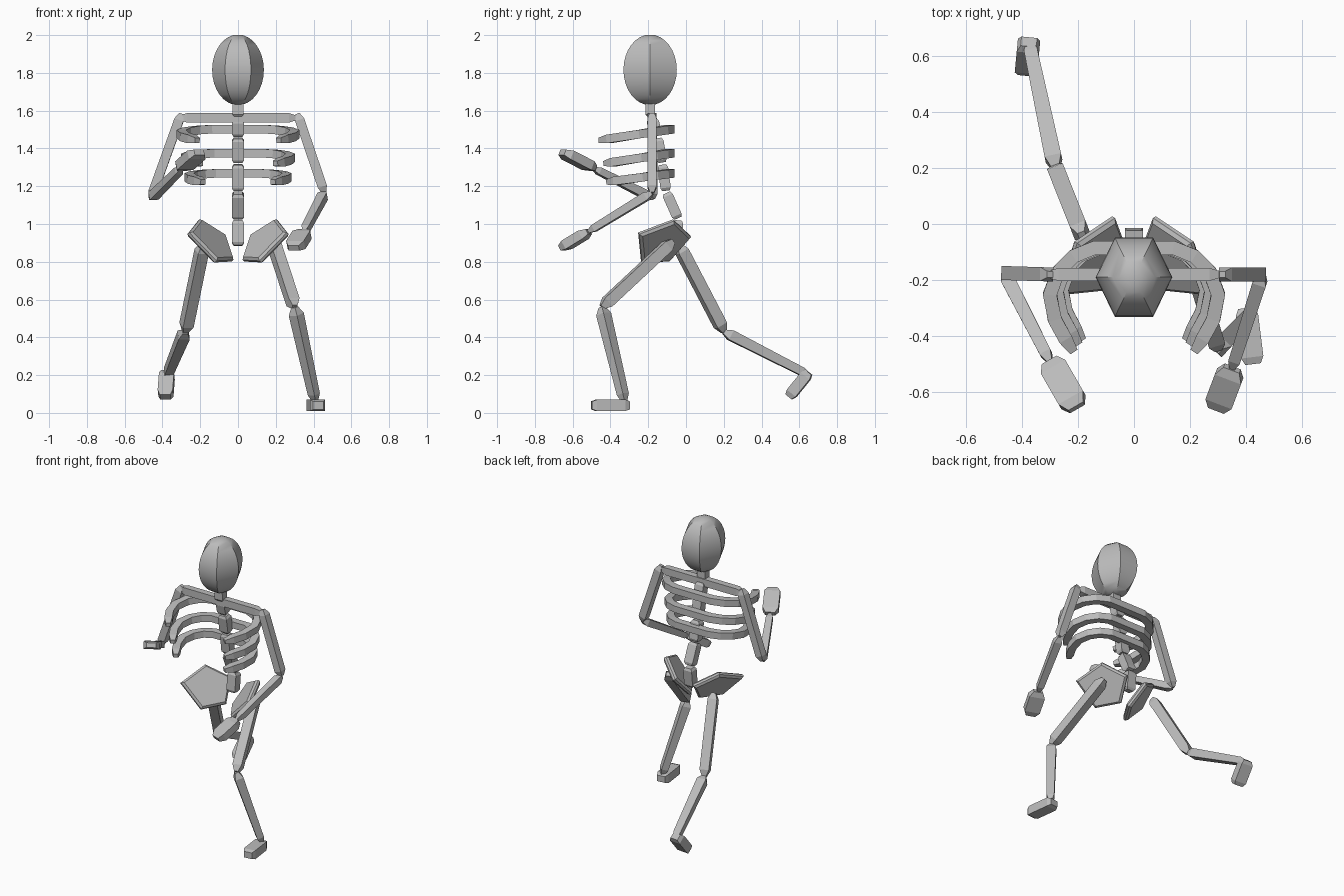
import bpy, bmesh, math
from mathutils import Vector, Matrix

cube = bpy.data.objects.get("Cube")
if cube:
    bpy.data.objects.remove(cube)

bone_mat = bpy.data.materials.new("bone_grey")
bone_mat.use_nodes = True
GREY = (0.5, 0.5, 0.5, 1)
bone_mat.diffuse_color = GREY
bone_mat.node_tree.nodes["Principled BSDF"].inputs["Base Color"].default_value = GREY


def finish(bm, name):
    bmesh.ops.recalc_face_normals(bm, faces=bm.faces)
    mesh = bpy.data.meshes.new(name)
    bm.to_mesh(mesh)
    bm.free()
    mesh.materials.append(bone_mat)
    obj = bpy.data.objects.new(name, mesh)
    bpy.context.collection.objects.link(obj)
    return obj


def loft(name, rings):
    """Skin a closed solid through rings of equal point count."""
    bm = bmesh.new()
    loops = [[bm.verts.new(p) for p in ring] for ring in rings]
    n = len(loops[0])
    for a, b in zip(loops, loops[1:]):
        for i in range(n):
            j = (i + 1) % n
            bm.faces.new((a[i], a[j], b[j], b[i]))
    bm.faces.new(loops[0])
    bm.faces.new(loops[-1])
    return finish(bm, name)


def rect(c, side, up, w, h):
    return [c + side * (w * sx / 2) + up * (h * sy / 2)
            for sx, sy in ((-1, -1), (1, -1), (1, 1), (-1, 1))]


def bone(name, a, b, w, h, chamfer=0.03, tip=0.45, taper=1.0):
    """Box bone from a to b with narrowed ends."""
    a, b = Vector(a), Vector(b)
    d = (b - a).normalized()
    side = d.cross(Vector((0, 0, 1))).normalized()
    up = side.cross(d)
    stations = ((a, tip), (a + d * chamfer, 1), (b - d * chamfer, taper), (b, tip * taper))
    return loft(name, [rect(c, side, up, w * s, h * s) for c, s in stations])


# Skull: six-sided egg, smooth along its height
rings = []
for k in range(1, 16):
    t = math.pi * k / 16
    r = math.sin(t)
    rings.append([Vector((0.137 * r * math.cos(i * math.pi / 3),
                          -0.19 + 0.163 * r * math.sin(i * math.pi / 3),
                          1.816 - 0.187 * math.cos(t))) for i in range(6)])
skull = loft("skull", rings)
bpy.context.view_layer.objects.active = skull
skull.select_set(True)
bpy.ops.object.shade_smooth_by_angle(angle=math.radians(35))
skull.select_set(False)

# Neck and spine
bone("neck", (0, -0.19, 1.65), (0, -0.189, 1.57), 0.06, 0.05, 0.01, 0.7)
spine = [(-0.175, 1.56), (-0.15, 1.46), (-0.125, 1.32), (-0.105, 1.17), (-0.04, 1.025), (-0.055, 0.88)]
for i, (p, q) in enumerate(zip(spine, spine[1:])):
    a, b = Vector((0, *p)), Vector((0, *q))
    gap = (b - a).normalized() * 0.006
    bone(f"vertebra_{i + 1}", a + gap, b - gap, 0.065, 0.055, 0.016, 0.7)

# Collar bar
bone("collar_bar", (-0.31, -0.18, 1.562), (0.31, -0.18, 1.562), 0.045, 0.05, 0.04, 0.5)

# Ribs: curved strips swept from one tip round the back to the other
half_rib = [(0, -0.085), (0.14, -0.085), (0.215, -0.115), (0.27, -0.17),
            (0.3, -0.25), (0.283, -0.34), (0.245, -0.41), (0.215, -0.455)]
for n, (z, slope, sx, sy) in enumerate(((1.502, 0.16, 1, 1), (1.375, 0.16, 0.92, 0.93), (1.268, 0.14, 0.86, 0.89))):
    path = [(-x, y) for x, y in half_rib[:0:-1]] + half_rib
    pts = [Vector((x * sx, -0.085 + (y + 0.085) * sy, z + (y + 0.085) * sy * slope)) for x, y in path]
    rings = []
    for i, p in enumerate(pts):
        d = (pts[min(i + 1, len(pts) - 1)] - pts[max(i - 1, 0)]).normalized()
        side = d.cross(Vector((0, 0, 1))).normalized()
        s = 0.6 if i in (0, len(pts) - 1) else 1
        rings.append(rect(p, side, side.cross(d), 0.05 * s, 0.045 * s))
    loft(f"rib_{n + 1}", rings)

# Pelvis: a tilted five-sided plate on each side
outline = [(-0.25, 0.95), (-0.065, 1.02), (0.025, 0.935), (-0.09, 0.805), (-0.235, 0.8)]
for name, m in (("left", 1), ("right", -1)):
    pts = [Vector((0.025 - 0.645 * (y + 0.09) + 0.906 * (z - 0.8), y, z)) for y, z in outline]
    normal = Vector((-1, -0.645, 0.906)).normalized()
    mid = sum(pts, Vector()) / len(pts)
    rings = [[mid + (p - mid) * s + normal * t for p in pts]
             for s, t in ((0.9, -0.018), (1, -0.006), (1, 0.008), (0.9, 0.02))]
    loft(f"{name}_hip_plate", [[Vector((p.x * m, p.y, p.z)) for p in r] for r in rings])

# Limbs: joint positions of each pose, then bone sizes
arms = {"left": ((0.315, -0.18, 1.585), (0.458, -0.18, 1.165), (0.35, -0.515, 0.96), (0.295, -0.66, 0.872)),
        "right": ((-0.3, -0.18, 1.585), (-0.462, -0.175, 1.135), (-0.3, -0.49, 1.295), (-0.205, -0.655, 1.38))}
legs = {"left": ((0.185, -0.07, 0.91), (0.3, -0.445, 0.56), (0.41, -0.325, 0.06)),
        "right": ((-0.185, -0.04, 0.89), (-0.28, 0.2, 0.43), (-0.375, 0.65, 0.2))}
feet = {"left": ((0.4, -0.3, 0.04), (0.425, -0.5, 0.04)),
        "right": ((-0.375, 0.65, 0.215), (-0.385, 0.545, 0.085))}
for s in ("left", "right"):
    shoulder, elbow, wrist, tip = arms[s]
    bone(f"{s}_upper_arm", shoulder, elbow, 0.05, 0.05, 0.035)
    bone(f"{s}_forearm", elbow, wrist, 0.05, 0.045, 0.035, taper=0.85)
    bone(f"{s}_hand", wrist, tip, 0.1, 0.05, 0.035, 0.6)
    hip, knee, ankle = legs[s]
    bone(f"{s}_thigh", hip, knee, 0.06, 0.06, 0.04)
    bone(f"{s}_shin", knee, ankle, 0.06, 0.055, 0.04, taper=0.8)
    bone(f"{s}_foot", *feet[s], 0.08, 0.06, 0.025, 0.7)
